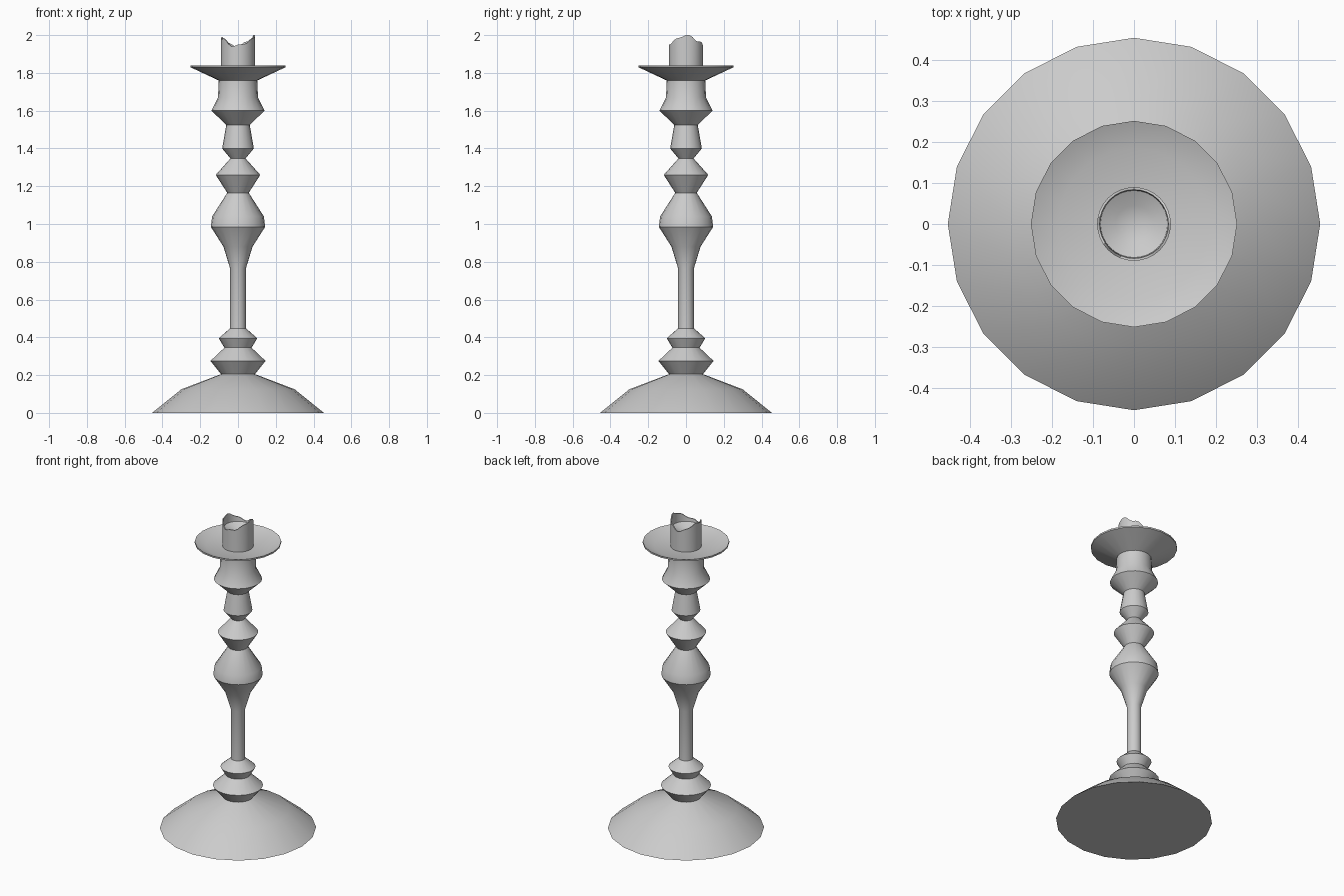
import bpy, bmesh, math

if "Cube" in bpy.data.objects:
    bpy.data.objects.remove(bpy.data.objects["Cube"])


def lathe(name, profile, sides, height=None):
    """Revolve (radius, z) points around z; radius 0 becomes a single pole vertex."""
    bm = bmesh.new()
    rings = []
    for i, (r, z) in enumerate(profile):
        if r == 0:
            rings.append([bm.verts.new((0, 0, z))] * sides)
            continue
        ring = []
        for k in range(sides):
            a = 2 * math.pi * k / sides
            ring.append(bm.verts.new((r * math.cos(a), r * math.sin(a),
                                      height(a) if z is None else z)))
        rings.append(ring)
    for lo, hi in zip(rings, rings[1:]):
        for k in range(sides):
            n = (k + 1) % sides
            corners = list(dict.fromkeys((lo[k], lo[n], hi[n], hi[k])))
            bm.faces.new(corners)
    bmesh.ops.recalc_face_normals(bm, faces=bm.faces)
    mesh = bpy.data.meshes.new(name)
    bm.to_mesh(mesh)
    bm.free()
    obj = bpy.data.objects.new(name, mesh)
    bpy.context.collection.objects.link(obj)
    bpy.ops.object.select_all(action='DESELECT')
    obj.select_set(True)
    bpy.context.view_layer.objects.active = obj
    bpy.ops.object.shade_smooth_by_angle(angle=math.radians(30))
    return obj


# Turned candlestick: domed foot, knopped stem and drip pan in one profile
lathe("candlestick", [
    (0, 0), (0.455, 0), (0.30, 0.125), (0.09, 0.205),
    (0.146, 0.275), (0.072, 0.345), (0.102, 0.395), (0.042, 0.448),
    (0.042, 0.765), (0.077, 0.88), (0.144, 0.985), (0.137, 1.04),
    (0.057, 1.165), (0.118, 1.26), (0.04, 1.347), (0.084, 1.40),
    (0.062, 1.525), (0.141, 1.60), (0.106, 1.67), (0.102, 1.76),
    (0.252, 1.83), (0.252, 1.84), (0.185, 1.812), (0, 1.812)], 20)


# Candle stub with an uneven melted rim and a hollow top
def rim(a):
    z = 1.968 + 0.024 * math.cos(2 * a) + 0.005 * math.cos(a)
    return min(2.0, z + 0.006 * math.sin(7 * a) + 0.004 * math.cos(5 * a))


lathe("candle", [(0.09, 1.80), (0.09, None), (0.084, None),
                 (0.082, 1.93), (0.045, 1.912), (0, 1.90)], 32, rim)
